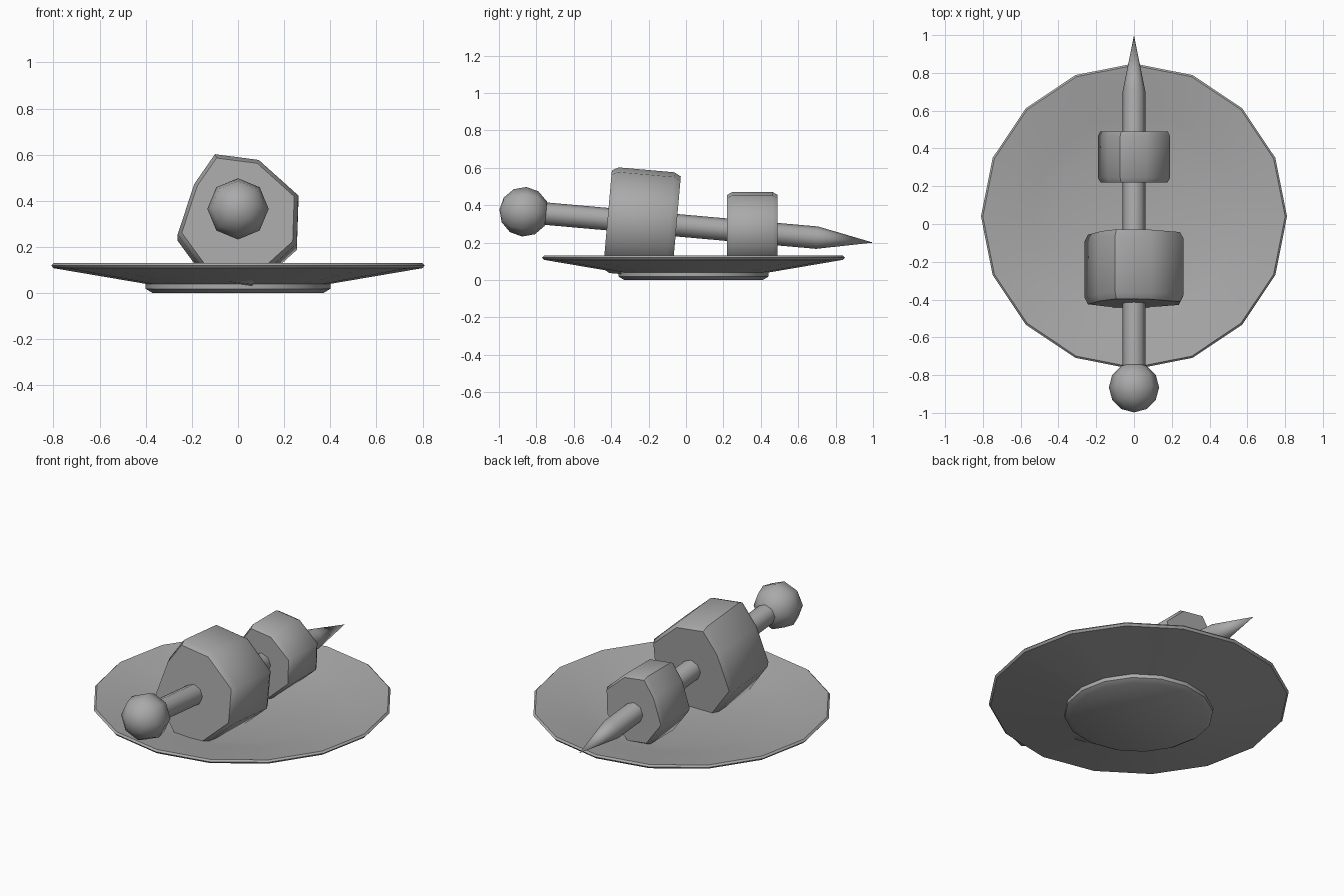
import bpy, bmesh, math
from mathutils import Matrix, Vector

cube = bpy.data.objects.get("Cube")
if cube:
    bpy.data.objects.remove(cube, do_unlink=True)

grey = bpy.data.materials.new("plain grey")
grey.use_nodes = True
grey.diffuse_color = (0.4, 0.4, 0.4, 1)
grey.node_tree.nodes["Principled BSDF"].inputs["Base Color"].default_value = (0.4, 0.4, 0.4, 1)


def circle(sides):
    return [(math.cos(i * math.tau / sides), math.sin(i * math.tau / sides)) for i in range(sides)]


def loft(name, outline, stations, location, turn=0.0, smooth=40):
    """Stack scaled copies of an outline along local z; stations are (scale, z)."""
    bm = bmesh.new()
    rings = [[bm.verts.new((x * s, y * s, z)) for x, y in outline] for s, z in stations]
    n = len(outline)
    for low, high in zip(rings, rings[1:]):
        for i in range(n):
            j = (i + 1) % n
            bm.faces.new((low[i], low[j], high[j], high[i]))
    for (s, _), ring in zip((stations[0], stations[-1]), (rings[0], rings[-1])):
        if s > 0:
            bm.faces.new(ring)
    bmesh.ops.remove_doubles(bm, verts=bm.verts, dist=0.0001)
    bmesh.ops.recalc_face_normals(bm, faces=bm.faces)
    mesh = bpy.data.meshes.new(name)
    bm.to_mesh(mesh)
    bm.free()
    mesh.materials.append(grey)
    obj = bpy.data.objects.new(name, mesh)
    bpy.context.collection.objects.link(obj)
    obj.matrix_world = Matrix.Translation(location) @ Matrix.Rotation(turn, 4, "X")
    bpy.ops.object.select_all(action="DESELECT")
    obj.select_set(True)
    bpy.context.view_layer.objects.active = obj
    bpy.ops.object.shade_smooth_by_angle(angle=math.radians(smooth))
    return obj


# Plate: foot, sloping underside, rim, then down into the shallow well
loft("plate", circle(16),
     [(0, 0), (0.37, 0), (0.4, 0.018), (0.4, 0.04), (0.8, 0.108), (0.81, 0.12),
      (0.8, 0.13), (0.54, 0.088), (0.41, 0.062), (0, 0.062)], (0, 0.04, 0))

# Stick: knob at the front, pointed tip at the back, sloping down to the back
knob = Vector((0, -0.865, 0.365))
tip = Vector((0, 1.0, 0.2))
length = (tip - knob).length
tilt = math.atan2(knob.y - tip.y, tip.z - knob.z) + math.pi
tilt = math.radians(90) - math.atan2(knob.z - tip.z, tip.y - knob.y)
loft("stick", circle(8), [(0.06, 0), (0.06, 0.3 - length), (0, -length)], knob, tilt, 50)

# Round knob
arcs = [math.pi * i / 6 for i in range(7)]
loft("stick_knob", circle(8),
     [(0.133 * math.sin(a), -0.133 * math.cos(a)) for a in arcs], knob, tilt, 80)

# Two chunks of food sharing one uneven outline with chamfered ends
chunk = [(-0.10, 0.28), (0.09, 0.255), (0.262, 0.10), (0.255, -0.11),
         (0.06, -0.287), (-0.12, -0.265), (-0.262, -0.07), (-0.19, 0.15)]


def food(name, size, location, turn):
    ends = [(0.93, -0.185), (1, -0.15), (1, 0.15), (0.93, 0.185)]
    loft(name, [(x * size, y * size) for x, y in chunk],
         [(s, z * size) for s, z in ends], location, turn, 55)


food("large_food_chunk", 1.0, (0, -0.235, 0.31), tilt)
food("small_food_chunk", 0.73, (0, 0.355, 0.265), math.radians(90))
